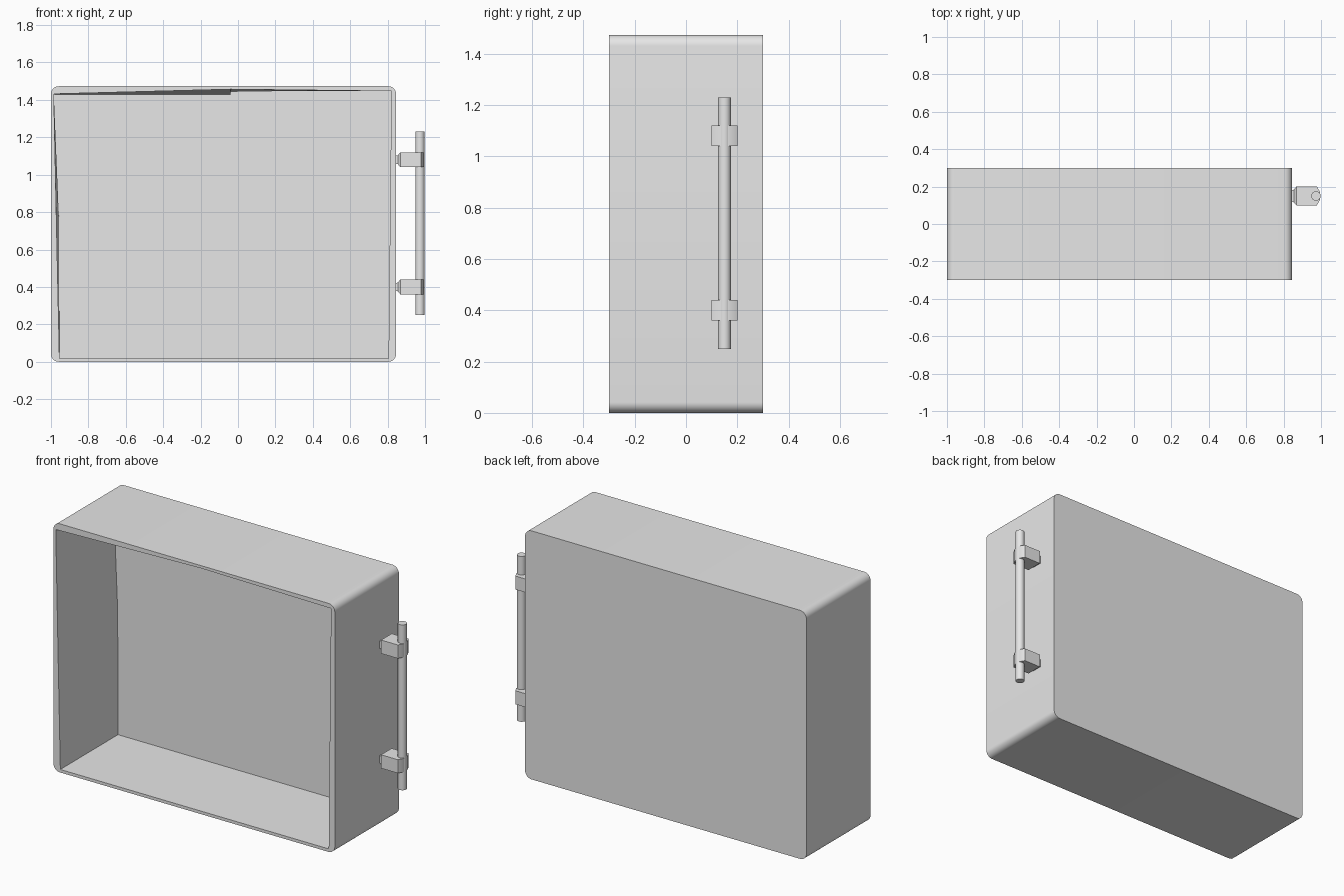
import bpy, bmesh, math

if "Cube" in bpy.data.objects:
    bpy.data.objects.remove(bpy.data.objects["Cube"])

grey = bpy.data.materials.new("plain grey")
grey.diffuse_color = (0.8, 0.8, 0.8, 1)
grey.use_nodes = True
grey.node_tree.nodes["Principled BSDF"].inputs["Base Color"].default_value = grey.diffuse_color


def finish(bm, name):
    bmesh.ops.recalc_face_normals(bm, faces=bm.faces[:])
    me = bpy.data.meshes.new(name)
    bm.to_mesh(me)
    bm.free()
    ob = bpy.data.objects.new(name, me)
    bpy.context.collection.objects.link(ob)
    me.materials.append(grey)
    bpy.ops.object.select_all(action='DESELECT')
    ob.select_set(True)
    bpy.context.view_layer.objects.active = ob
    bpy.ops.object.shade_smooth_by_angle(angle=math.radians(30))
    return ob


def skin(bm, a, b):
    for i in range(len(a)):
        j = (i + 1) % len(a)
        bm.faces.new((a[i], a[j], b[j], b[i]))


# Open-fronted case: rounded outer profile, slightly uneven inner walls
X0, X1, Z0, Z1, R, N = -1.0, 0.845, 0.0, 1.473, 0.042, 8
corners = [(X1 - R, Z1 - R, 0), (X0 + R, Z1 - R, 90),
           (X0 + R, Z0 + R, 180), (X1 - R, Z0 + R, 270)]
outer = []
for cx, cz, start in corners:
    for k in range(N + 1):
        t = math.radians(start + 90 * k / N)
        outer.append((cx + R * math.cos(t), cz + R * math.sin(t)))
mouth = [(-0.955, 0.018), (0.805, 0.018), (0.82, 1.447), (-0.038, 1.457),
         (-0.04, 1.457), (-0.985, 1.432), (-0.971, 0.75)]
rear = [(-0.955, 0.018), (0.805, 0.018), (0.82, 1.447), (-0.038, 1.446),
        (-0.04, 1.43), (-0.985, 1.43), (-0.957, 0.75)]

bm = bmesh.new()


def ring(points, y):
    return [bm.verts.new((x, y, z)) for x, z in points]


of, ob_ = ring(outer, -0.3), ring(outer, 0.3)
mf, rb = ring(mouth, -0.3), ring(rear, 0.24)
skin(bm, of, ob_)
skin(bm, mf, rb)
bm.faces.new(ob_)
bm.faces.new(rb)
rim = [e for e in bm.edges if all(abs(v.co.y + 0.3) < 1e-5 for v in e.verts)]
bmesh.ops.triangle_fill(bm, use_beauty=True, use_dissolve=False,
                        edges=rim, normal=(0, -1, 0))
finish(bm, "case")

# Handle posts: narrow neck, square body, chamfered nose
for name, zc in (("lower_handle_post", 0.4), ("upper_handle_post", 1.08)):
    bm = bmesh.new()
    prev = None
    for x, hy, hz in ((0.84, 0.03, 0.02), (0.855, 0.034, 0.024), (0.868, 0.05, 0.04),
                      (0.978, 0.05, 0.04), (0.994, 0.022, 0.04)):
        loop = [bm.verts.new((x, 0.15 + sy * hy, zc + sz * hz))
                for sy, sz in ((-1, -1), (1, -1), (1, 1), (-1, 1))]
        if prev:
            skin(bm, prev, loop)
        else:
            bm.faces.new(loop)
        prev = loop
    bm.faces.new(prev)
    finish(bm, name)

# Handle bar
bm = bmesh.new()
bmesh.ops.create_cone(bm, cap_ends=True, segments=32, radius1=0.025,
                      radius2=0.025, depth=0.98)
bmesh.ops.translate(bm, verts=bm.verts[:], vec=(0.973, 0.15, 0.74))
finish(bm, "handle_bar")
